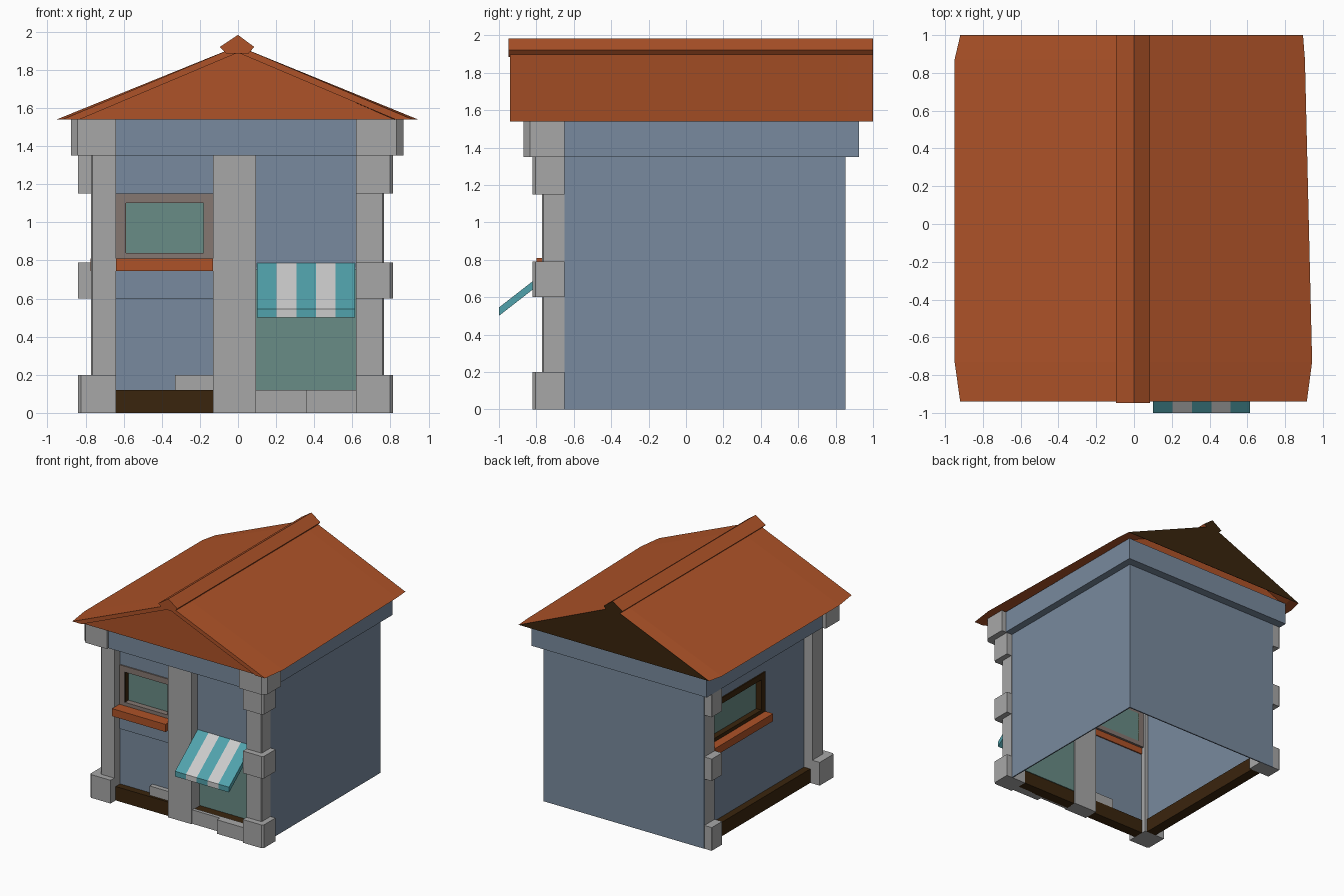
import bpy, bmesh

if "Cube" in bpy.data.objects:
    bpy.data.objects.remove(bpy.data.objects["Cube"])


def mat(name, c):
    m = bpy.data.materials.new(name)
    m.diffuse_color = (*c, 1)
    m.use_nodes = True
    m.node_tree.nodes["Principled BSDF"].inputs["Base Color"].default_value = m.diffuse_color
    return m


STONE = mat("grey_stone", (0.39, 0.39, 0.39))
BLUE = mat("blue_wall", (0.19, 0.254, 0.342))
TILE = mat("orange_tile", (0.42, 0.085, 0.021))
DARK = mat("dark_wood", (0.042, 0.018, 0.004))
FRAME = mat("frame_wood", (0.235, 0.185, 0.165))
GLASS = mat("glass", (0.141, 0.262, 0.238))
TEAL = mat("teal_cloth", (0.083, 0.363, 0.413))
WHITE = mat("white_cloth", (0.95, 0.95, 0.95))


def loft(name, rings, m=STONE):
    """Skin equal-length closed rings of 3D points and cap both ends."""
    bm = bmesh.new()
    vs = [[bm.verts.new(p) for p in r] for r in rings]
    n = len(rings[0])
    for a, b in zip(vs, vs[1:]):
        for i in range(n):
            j = (i + 1) % n
            bm.faces.new((a[i], a[j], b[j], b[i]))
    bm.faces.new(vs[0])
    bm.faces.new(vs[-1])
    bmesh.ops.recalc_face_normals(bm, faces=bm.faces)
    me = bpy.data.meshes.new(name)
    bm.to_mesh(me)
    bm.free()
    ob = bpy.data.objects.new(name, me)
    bpy.context.collection.objects.link(ob)
    me.materials.append(m)
    return ob


def box(name, x0, x1, y0, y1, z0, z1, m=STONE):
    return loft(name, [[(x0, y0, z), (x1, y0, z), (x1, y1, z), (x0, y1, z)] for z in (z0, z1)], m)


def corner(name, xi, xo, yi, yo, z0, z1, c):
    """Block whose outer vertical edge (xo, yo) is chamfered by c."""
    sx, sy = (1 if xo > xi else -1), (1 if yo > yi else -1)
    pts = [(xi, yi), (xo, yi), (xo, yo - sy * c), (xo - sx * c, yo), (xi, yo)]
    return loft(name, [[(x, y, z) for x, y in pts] for z in (z0, z1)])


def bay(name, side, u0, u1, d0, d1, z0, z1, m=STONE):
    """Box on the front or left wall: u along the wall, d = distance outward."""
    if side == "front":
        return box("front_" + name, u0, u1, -d1, -d0, z0, z1, m)
    return box("left_" + name, -d1, -d0, u0, u1, z0, z1, m)


# Plain right and back walls
box("right_wall", 0.75, 0.76, -0.65, 0.85, 0, 1.54, BLUE)
box("back_wall", -0.77, 0.76, 0.842, 0.852, 0, 1.54, BLUE)

# Corner posts with quoin blocks (the front left one only has its base block)
LEVELS = ((0, 0.2), (0.6, 0.79), (1.15, 1.35))
for name, xi, xp, xq, yi, yp, yq, c, count in (
        ("front_right", 0.62, 0.765, 0.813, -0.65, -0.77, -0.82, 0.015, 3),
        ("front_left", -0.64, -0.77, -0.84, -0.62, -0.77, -0.82, 0.015, 1),
        ("back_left", -0.64, -0.77, -0.84, 0.71, 0.85, 0.85, 0.001, 3)):
    corner(name + "_post", xi, xp, yi, yp, 0, 1.36, c / 2)
    for k, (z0, z1) in enumerate(LEVELS[:count]):
        corner(f"{name}_quoin_{k}", xi, xq, yi, yq, z0, z1, c)
box("middle_post", -0.13, 0.095, -0.77, -0.64, 0, 1.36)

# Windowed bays on the front and left walls
for side, u0, u1, m in (("front", -0.64, -0.13, FRAME), ("left", -0.08, 0.71, DARK)):
    bay("lintel_wall", side, u0, u1, 0.67, 0.69, 1.15, 1.54, BLUE)
    bay("under_sill_wall", side, u0, u1, 0.67, 0.70 if side == "front" else 0.69, 0.60, 0.75, BLUE)
    bay("lower_wall", side, u0, u1, 0.67, 0.69, 0.1, 0.60, BLUE)
    bay("frame_top", side, u0, u1, 0.64, 0.70, 1.10, 1.15, m)
    bay("frame_bottom", side, u0, u1, 0.64, 0.70, 0.80, 0.84, m)
    bay("frame_side_a", side, u0, u0 + 0.05, 0.64, 0.70, 0.84, 1.10, m)
    bay("frame_side_b", side, u1 - 0.05, u1, 0.64, 0.70, 0.84, 1.10, m)
    bay("reveal_side", side, u0 + 0.05, u0 + 0.053, 0.64, 0.695, 0.84, 1.10, DARK)
    bay("glass", side, u0 + 0.05, u1 - 0.05, 0.64, 0.65, 0.84, 1.10, GLASS)
    bay("sill", side, u0, u1, 0.66, 0.80 if side == "front" else 0.775, 0.745, 0.81, TILE)
bay("plain_wall", "left", -0.65, -0.08, 0.67, 0.69, 0.1, 1.54, BLUE)
bay("base", "front", -0.64, -0.13, 0.66, 0.75, 0, 0.12, DARK)
bay("base", "left", -0.65, 0.71, 0.66, 0.75, 0, 0.12, DARK)
bay("door_step", "front", -0.33, -0.13, 0.66, 0.73, 0.12, 0.2)

# Shop window with its plinth
bay("shop_wall", "front", 0.09, 0.62, 0.67, 0.69, 0.75, 1.54, BLUE)
bay("shop_glass", "front", 0.09, 0.62, 0.65, 0.66, 0.12, 0.75, GLASS)
bay("shop_base", "front", 0.09, 0.62, 0.65, 0.74, 0, 0.115, DARK)
bay("plinth_left", "front", 0.09, 0.36, 0.73, 0.76, 0, 0.12)
bay("plinth_right", "front", 0.36, 0.62, 0.73, 0.80, 0, 0.12)

# Striped awning
profile = [(-0.685, 0.79), (-1.0, 0.545), (-1.0, 0.5), (-0.685, 0.745)]
for i in range(5):
    x = 0.1 + i * 0.103
    loft(f"awning_stripe_{i}", [[(a, y, z) for y, z in profile] for a in (x, x + 0.103)],
         WHITE if i % 2 else TEAL)

# Cornice and its corner blocks
box("cornice_front", -0.64, 0.62, -0.85, -0.65, 1.35, 1.54, BLUE)
box("cornice_right", 0.75, 0.825, -0.65, 0.925, 1.35, 1.54, BLUE)
box("cornice_left", -0.845, -0.67, -0.65, 0.925, 1.35, 1.54, BLUE)
box("cornice_back", -0.67, 0.75, 0.842, 0.925, 1.35, 1.54, BLUE)
corner("cornice_block_right", 0.62, 0.867, -0.65, -0.87, 1.35, 1.54, 0.035)
corner("cornice_block_left", -0.64, -0.877, -0.65, -0.87, 1.35, 1.54, 0.035)

# Roof shell with gently bowed eaves
rings = []
for y, l, r in ((-0.94, 0.92, 0.915), (-0.73, 0.95, 0.943), (0.87, 0.95, 0.905), (0.998, 0.92, 0.895)):
    rings.append([(-l, y, 1.54), (0, y, 1.925), (r, y, 1.54),
                  (r - 0.09, y, 1.54), (0, y, 1.89), (-l + 0.09, y, 1.54)])
loft("roof_shell", rings, TILE)

# Gable infill at the front and a dark end board at the back
tri = ((-0.84, 1.54), (0.82, 1.54), (0, 1.895))
loft("front_gable", [[(x, y, z) for x, z in tri] for y in (-0.925, 0.9)], TILE)
end = ((-0.92, 1.54), (0.895, 1.54), (0, 1.925))
loft("back_gable", [[(x, y, z) for x, z in end] for y in (0.997, 1.0)], DARK)

# Ridge cap, dark at the back end
cap = ((-0.095, 1.92), (0, 1.983), (0.085, 1.92), (0.055, 1.885), (-0.06, 1.885))
for name, y0, y1, m in (("ridge_cap", -0.948, 0.998, TILE), ("ridge_cap_end", 0.998, 1.0, DARK)):
    loft(name, [[(x, y, z) for x, z in cap] for y in (y0, y1)], m)
